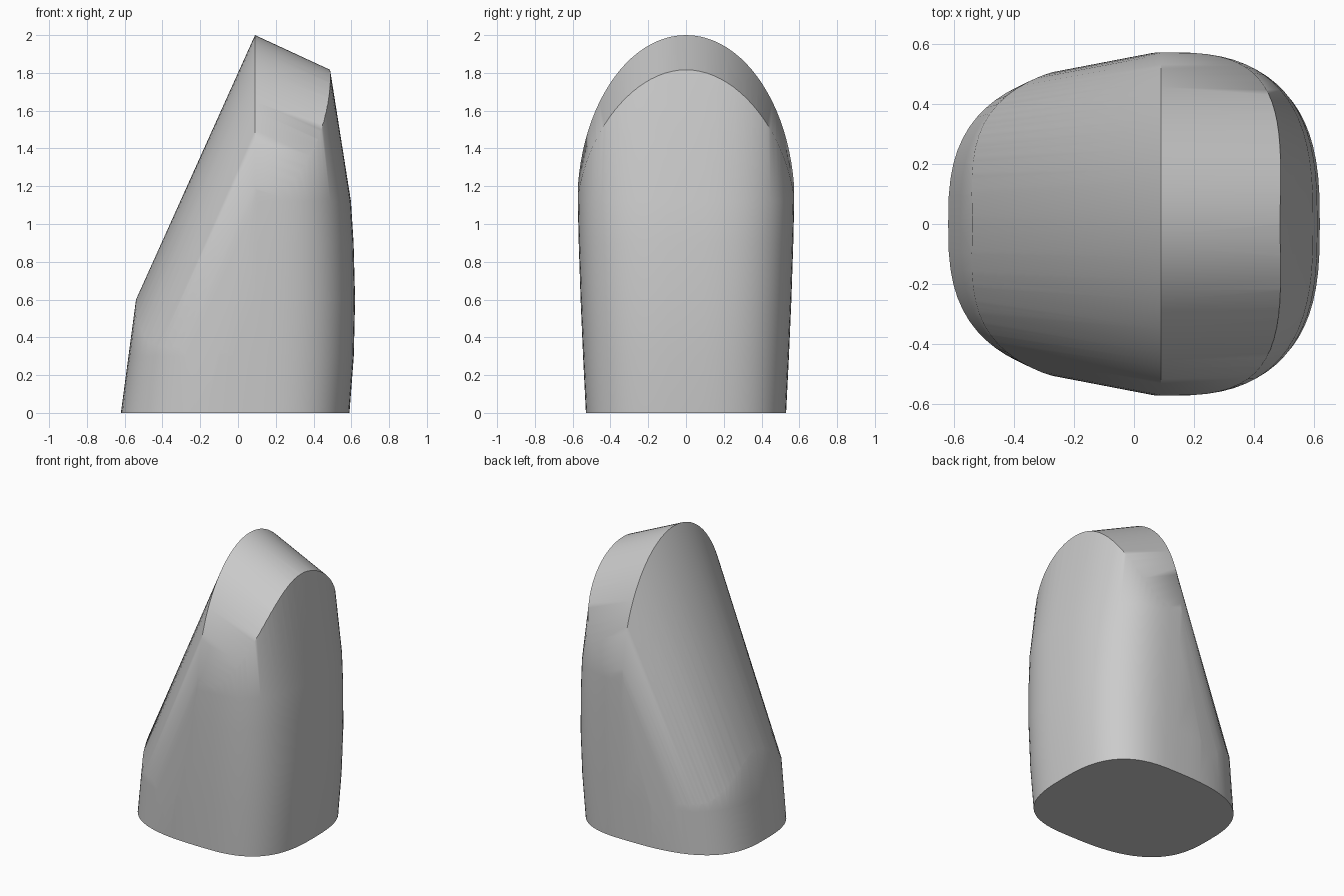
import bpy, bmesh, math

if "Cube" in bpy.data.objects:
    bpy.data.objects.remove(bpy.data.objects["Cube"])


def loft(name, rings):
    """Closed solid through a list of equal-length rings."""
    bm = bmesh.new()
    rows = [[bm.verts.new(p) for p in ring] for ring in rings]
    n = len(rows[0])
    for a, b in zip(rows, rows[1:]):
        for i in range(n):
            j = (i + 1) % n
            bm.faces.new((a[i], a[j], b[j], b[i]))
    bm.faces.new(rows[0][::-1])
    bm.faces.new(rows[-1])
    bmesh.ops.recalc_face_normals(bm, faces=bm.faces)
    mesh = bpy.data.meshes.new(name)
    bm.to_mesh(mesh)
    bm.free()
    obj = bpy.data.objects.new(name, mesh)
    bpy.context.collection.objects.link(obj)
    return obj


def plan_ring(z, left, right, width, sides=72, power=2.8, mid=0.1):
    """Rounded-square outline, widest at x = mid."""
    ring = []
    for i in range(sides):
        t = 2 * math.pi * i / sides
        c, s = math.cos(t), math.sin(t)
        reach = right - mid if c > 0 else mid - left
        ring.append((mid + reach * math.copysign(abs(c) ** (2 / power), c),
                     width * math.copysign(abs(s) ** (2 / power), s), z))
    return ring


def arch_ring(x, top, scale, steps=48):
    """Half-ellipse arch with straight legs, standing across the x axis."""
    half, rise = 0.576 * scale, 0.9
    ring = [(x, half, -4)]
    for i in range(steps + 1):
        t = math.pi * i / steps
        ring.append((x, half * math.cos(t), top - rise + rise * math.sin(t)))
    return ring + [(x, -half, -4)]


# Body: upright rounded block (z, left, right, half width)
body = loft("body", [plan_ring(*r) for r in (
    (0, -0.62, 0.59, 0.53), (0.3, -0.58, 0.613, 0.545),
    (0.6, -0.54, 0.62, 0.558), (0.9, -0.51, 0.612, 0.568),
    (1.12, -0.49, 0.598, 0.573), (1.82, -0.42, 0.487, 0.573),
    (2.1, -0.40, 0.443, 0.573))])

# Envelope: arch swept down a steep slope and a shallow one
envelope = loft("arch_envelope", [
    arch_ring(-0.81, 0.0, 0.70), arch_ring(0.09, 2.0, 1.0),
    arch_ring(0.75, 1.695, 0.99)])
envelope.hide_render = True

cut = body.modifiers.new("arched_top", 'BOOLEAN')
cut.operation = 'INTERSECT'
cut.solver = 'EXACT'
cut.object = envelope
bpy.context.view_layer.objects.active = body
body.select_set(True)
bpy.ops.object.modifier_apply(modifier=cut.name)
bpy.data.objects.remove(envelope)

# Plain grey finish
grey = bpy.data.materials.new("grey")
grey.diffuse_color = (0.6, 0.6, 0.6, 1)
grey.use_nodes = True
grey.node_tree.nodes["Principled BSDF"].inputs["Base Color"].default_value = grey.diffuse_color
body.data.materials.clear()
body.data.materials.append(grey)
bpy.ops.object.shade_smooth_by_angle(angle=math.radians(40))
